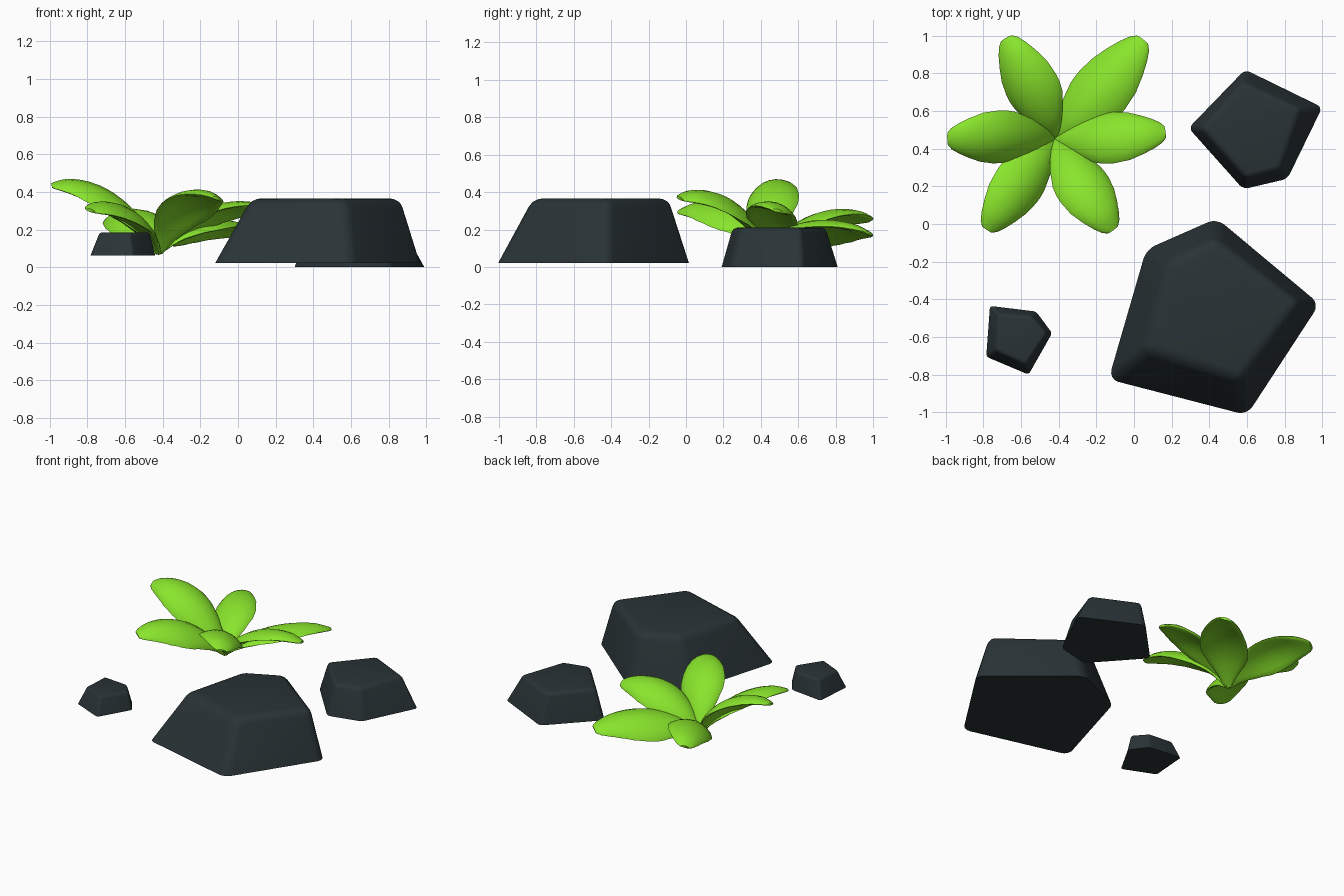
import bpy, bmesh, math
from mathutils import Vector, Matrix

if "Cube" in bpy.data.objects:
    bpy.data.objects.remove(bpy.data.objects["Cube"])


def material(name, rgb):
    m = bpy.data.materials.new(name)
    m.diffuse_color = (*rgb, 1)
    m.use_nodes = True
    m.node_tree.nodes["Principled BSDF"].inputs["Base Color"].default_value = m.diffuse_color
    return m


LEAF = material("leaf_green", (0.25, 0.78, 0.025))
STONE = material("dark_stone", (0.022, 0.033, 0.037))


def finish(bm, name, mat, angle):
    bmesh.ops.recalc_face_normals(bm, faces=bm.faces)
    me = bpy.data.meshes.new(name)
    bm.to_mesh(me)
    bm.free()
    ob = bpy.data.objects.new(name, me)
    bpy.context.collection.objects.link(ob)
    me.materials.append(mat)
    bpy.ops.object.select_all(action='DESELECT')
    ob.select_set(True)
    bpy.context.view_layer.objects.active = ob
    bpy.ops.object.shade_smooth_by_angle(angle=math.radians(angle))


def rock(name, foot, crown, z0, z1, bevel):
    """Tapered five-sided stone, every edge rounded except the flat foot."""
    bm = bmesh.new()
    lo = [bm.verts.new((x, y, z0)) for x, y in foot]
    hi = [bm.verts.new((x, y, z1)) for x, y in crown]
    n = len(lo)
    bm.faces.new(lo)
    bm.faces.new(hi)
    for i in range(n):
        j = (i + 1) % n
        bm.faces.new((lo[i], lo[j], hi[j], hi[i]))
    edges = [e for e in bm.edges if any(v in hi for v in e.verts)]
    bmesh.ops.bevel(bm, geom=edges, offset=bevel, segments=4, profile=0.5,
                    affect='EDGES', clamp_overlap=True)
    finish(bm, name, STONE, 50)


def lerp_table(table, t):
    for (a, va), (b, vb) in zip(table, table[1:]):
        if t <= b:
            return va + (vb - va) * (t - a) / (b - a)
    return table[-1][1]


# half width along a leaf
WIDTH = [(0, .02), (.1, .055), (.25, .108), (.4, .142), (.52, .152), (.7, .138),
         (.82, .112), (.91, .085), (.97, .06), (1, .035)]
BASE = Vector((-0.42, 0.45, 0.075))
SIDES = 16
ROLL = math.radians(-16)


def leaf(name, tip, ctrl_z, scale):
    """Thick blade swept along an arching spine, domed and rolled to one side."""
    tip = Vector(tip)
    ctrl = BASE.lerp(tip, 0.42)
    ctrl.z = ctrl_z
    flat = Vector((-(tip.y - BASE.y), tip.x - BASE.x, 0)).normalized()
    bm = bmesh.new()
    rings = []
    for t in [0, .1, .18, .25, .33, .4, .48, .55, .62, .7, .76, .82, .87, .91, .945, .97, .99, 1]:
        p = BASE * (1 - t) ** 2 + ctrl * 2 * t * (1 - t) + tip * t * t
        tan = ((ctrl - BASE) * (1 - t) + (tip - ctrl) * t).normalized()
        twist = Matrix.Rotation(ROLL, 3, tan)
        side = twist @ flat
        up = twist @ tan.cross(flat)
        w = lerp_table(WIDTH, t) * scale
        th = 0.022 * min(1, .45 + 3 * t, .4 + 5 * (1 - t))
        ring = []
        for k in range(SIDES):
            a = 2 * math.pi * k / SIDES
            u = math.cos(a)
            droop = -0.05 * u * u * (w / .15) ** 2
            ring.append(bm.verts.new(p + side * (w * u) + up * (th * math.sin(a) + droop)))
        rings.append(ring)
    for r, s in zip(rings, rings[1:]):
        for k in range(SIDES):
            j = (k + 1) % SIDES
            bm.faces.new((r[k], r[j], s[j], s[k]))
    bm.faces.new(rings[0])
    bm.faces.new(rings[-1])
    finish(bm, name, LEAF, 60)


# stones
rock("large_rock",
     [(.44, .03), (.065, -.135), (-.135, -.825), (.60, -1.015), (.985, -.425)],
     [(.43, -.08), (.18, -.2), (.06, -.67), (.565, -.83), (.88, -.42)], .022, .365, .05)
rock("medium_rock",
     [(.59, .82), (1.0, .62), (.815, .24), (.58, .185), (.29, .51)],
     [(.575, .755), (.88, .61), (.775, .29), (.595, .245), (.36, .505)], 0, .21, .028)
rock("small_rock",
     [(-.765, -.435), (-.52, -.465), (-.435, -.58), (-.56, -.8), (-.785, -.705)],
     [(-.725, -.475), (-.545, -.49), (-.465, -.58), (-.575, -.745), (-.735, -.67)], .062, .185, .016)

# plant
leaf("leaf_west", (-.99, .45, .435), .495, .98)
leaf("leaf_northwest", (-.68, .985, .25), .365, 1.0)
leaf("leaf_northeast", (.045, .98, .18), .305, 1.1)
leaf("leaf_east", (.165, .49, .30), .40, .95)
leaf("leaf_southeast", (-.11, -.03, .365), .465, 1.0)
leaf("leaf_southwest", (-.78, -.03, .30), .395, .95)
